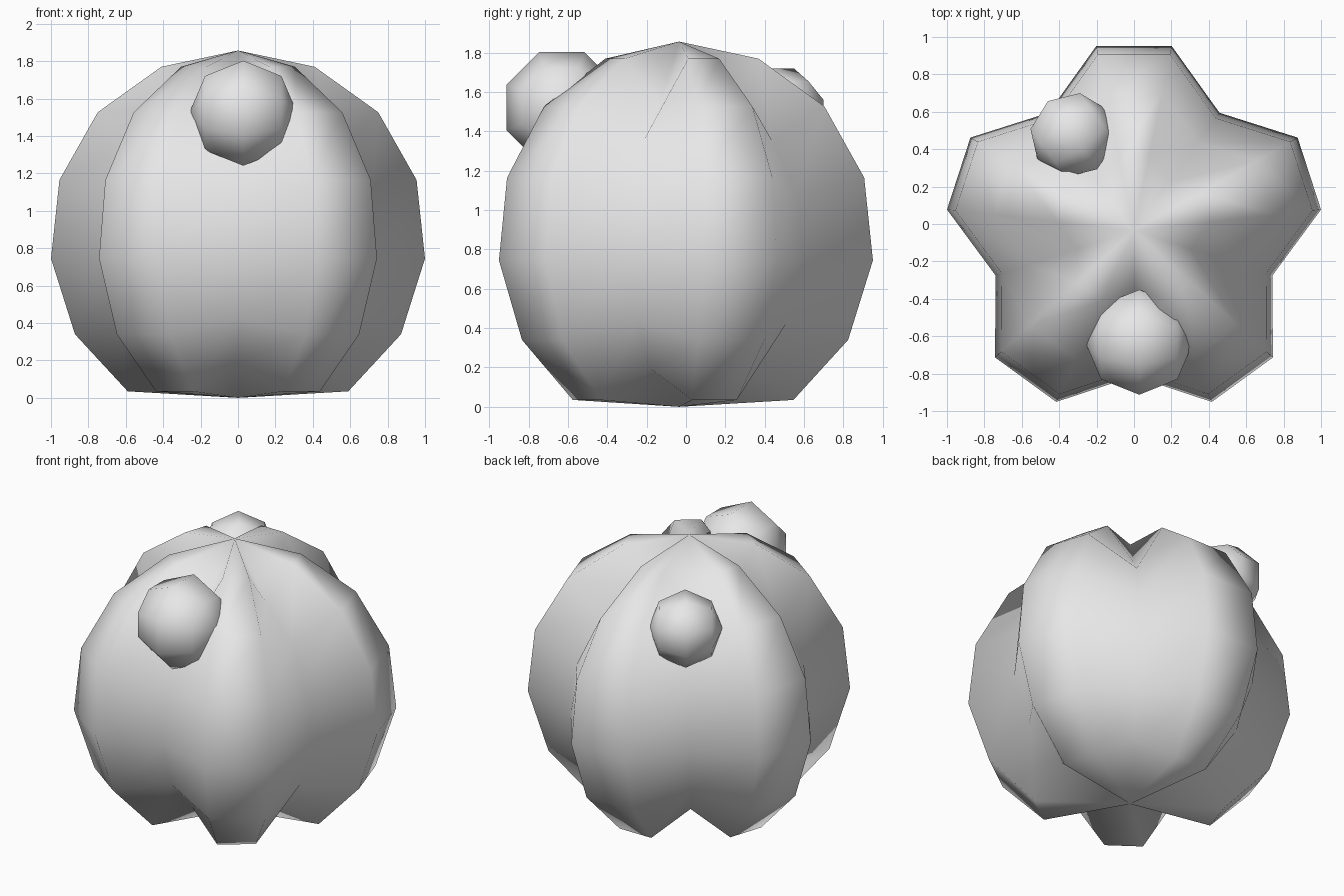
import bpy, bmesh
from math import sin, cos, radians
from mathutils import Matrix

if "Cube" in bpy.data.objects:
    bpy.data.objects.remove(bpy.data.objects["Cube"])

grey = bpy.data.materials.new("plain_grey")
grey.use_nodes = True
grey.diffuse_color = (0.8, 0.8, 0.8, 1)
grey.node_tree.nodes["Principled BSDF"].inputs["Base Color"].default_value = (0.8, 0.8, 0.8, 1)

CENTRE_Y = -0.035
MIDDLE_Z = 0.745


def finish(name, bm):
    bmesh.ops.recalc_face_normals(bm, faces=bm.faces)
    for face in bm.faces:
        face.smooth = True
    mesh = bpy.data.meshes.new(name)
    bm.to_mesh(mesh)
    bm.free()
    mesh.materials.append(grey)
    obj = bpy.data.objects.new(name, mesh)
    bpy.context.collection.objects.link(obj)
    return obj


# Two tip corners and one valley per lobe: (angle, scale towards the body's middle)
spokes = []
for lobe in range(5):
    for offset, scale in ((-11.6, 1.006), (11.6, 1.006), (36, 0.778)):
        spokes.append((radians(90 + 72 * lobe + offset), scale))

# Body: a rounded profile on every spoke, sunk in 3D at the valleys, closed by two poles
profile = [(0.59, 0.035), (0.872, 0.34), (1, 0.745), (0.955, 1.165), (0.75, 1.527), (0.41, 1.77)]
bm = bmesh.new()
rings = []
for radius, z in profile:
    ring = []
    for angle, scale in spokes:
        r = radius * scale
        height = MIDDLE_Z + (z - MIDDLE_Z) * min(scale, 1)
        ring.append(bm.verts.new((r * cos(angle), CENTRE_Y + r * sin(angle), height)))
    rings.append(ring)
bottom = bm.verts.new((0, CENTRE_Y, 0))
top = bm.verts.new((0, CENTRE_Y, 1.857))
n = len(spokes)
for i in range(n):
    j = (i + 1) % n
    for low, high in zip(rings, rings[1:]):
        bm.faces.new((low[i], low[j], high[j], high[i]))
    bm.faces.new((bottom, rings[0][j], rings[0][i]))
    bm.faces.new((top, rings[-1][i], rings[-1][j]))
finish("lobed_body", bm)


# Round knobs half sunk into two valleys, poles lying sideways
def knob(name, location, radius, turn):
    bm = bmesh.new()
    bmesh.ops.create_uvsphere(bm, u_segments=8, v_segments=4, radius=radius)
    bm.transform(Matrix.Diagonal((1, 1, 0.95, 1)))
    bm.transform(Matrix.Rotation(radians(90), 4, 'Y') @ Matrix.Rotation(radians(22.5), 4, 'Z'))
    bm.transform(Matrix.Translation(location) @ Matrix.Rotation(radians(turn), 4, 'Z'))
    finish(name, bm)


knob("front_knob", (0.028, -0.632, 1.522), 0.304, 0)
knob("back_knob", (-0.328, 0.475, 1.495), 0.243, 216)
